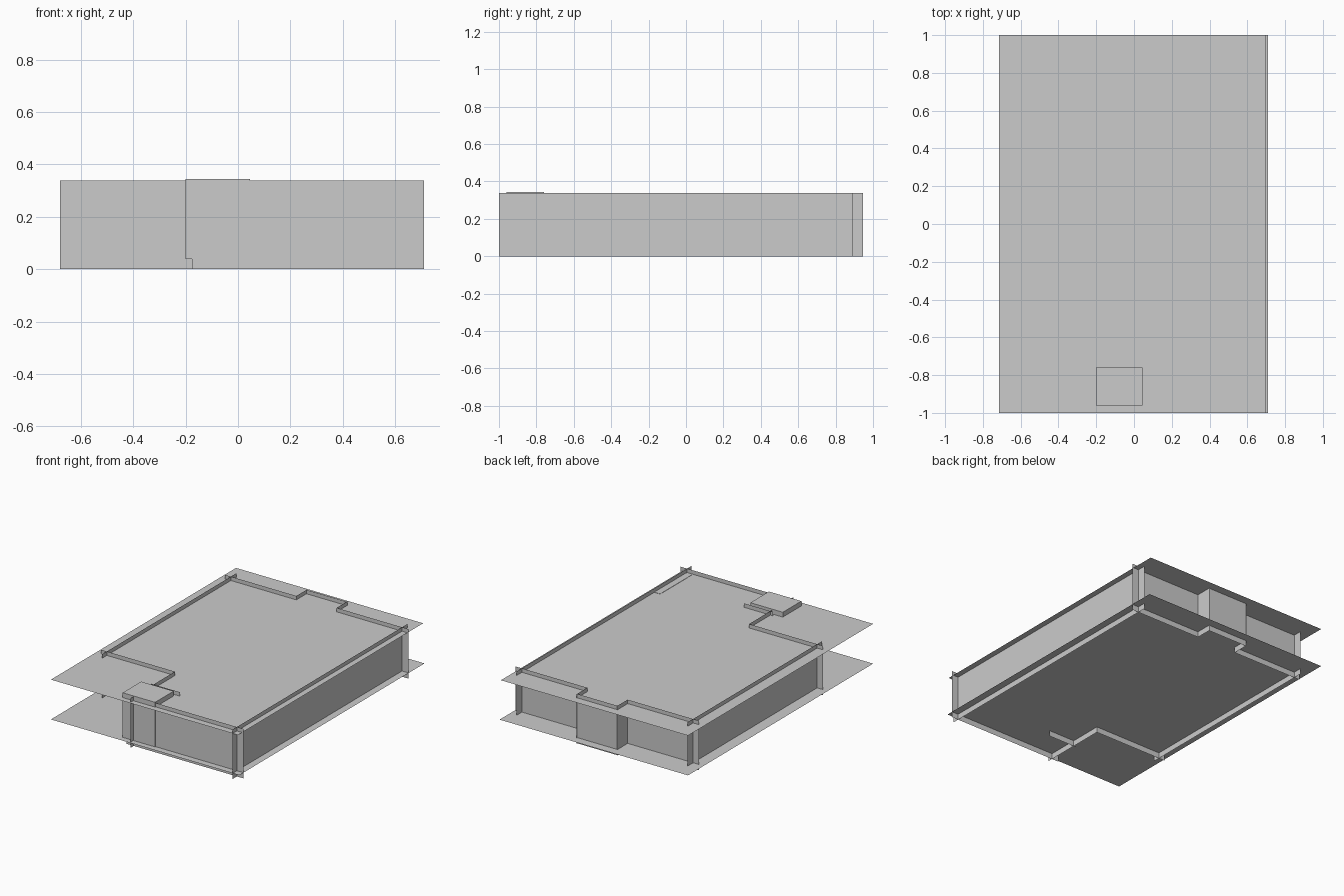
import bpy

if "Cube" in bpy.data.objects:
    bpy.data.objects.remove(bpy.data.objects["Cube"])

WALL_TOP = 0.338
FLOOR_Z, CEILING_Z = 0.039, 0.311


def mesh_object(name, verts, faces):
    mesh = bpy.data.meshes.new(name)
    mesh.from_pydata(verts, [], faces)
    mesh.update()
    obj = bpy.data.objects.new(name, mesh)
    bpy.context.collection.objects.link(obj)
    return obj


def sheet(name, x0, x1, y0, y1, z):
    return mesh_object(name, [(x0, y0, z), (x1, y0, z), (x1, y1, z), (x0, y1, z)], [(0, 1, 2, 3)])


def wall(name, a, b):
    """Single upright panel between two plan points."""
    return mesh_object(name, [(*a, 0), (*b, 0), (*b, WALL_TOP), (*a, WALL_TOP)], [(0, 1, 2, 3)])


def box(name, x0, x1, y0, y1, z0, z1):
    verts = [(x, y, z) for z in (z0, z1) for x, y in ((x0, y0), (x1, y0), (x1, y1), (x0, y1))]
    faces = [(3, 2, 1, 0), (4, 5, 6, 7)] + [(i, (i + 1) % 4, (i + 1) % 4 + 4, i + 4) for i in range(4)]
    return mesh_object(name, verts, faces)


# Floor and ceiling sheets
sheet("floor", -0.715, 0.71, -1, 1, FLOOR_Z)
sheet("ceiling", -0.715, 0.70, -1, 1, CEILING_Z)

# Outer walls, overlapping at the corners
wall("right_wall", (0.66, -1.0), (0.66, 0.89))
wall("left_wall", (-0.635, 0.89), (-0.635, -0.56))
wall("front_wall", (-0.175, -0.955), (0.71, -0.955))
wall("back_wall_right", (0.71, 0.83), (0.165, 0.83))
wall("back_wall_left", (-0.14, 0.83), (-0.68, 0.83))

# Back bay
wall("bay_right_side", (0.165, 0.83), (0.165, 0.945))
wall("bay_back", (0.165, 0.94), (-0.14, 0.94))
wall("bay_left_side", (-0.14, 0.945), (-0.14, 0.83))

# Recessed front left corner
wall("recess_wall", (-0.68, -0.51), (-0.12, -0.51))
wall("recess_side_wall", (-0.12, -0.51), (-0.12, -0.99))
wall("inner_partition", (-0.14, -0.74), (0.08, -0.74))

# Boxes standing on the floor
box("entry_block", -0.20, 0.045, -0.96, -0.76, FLOOR_Z, 0.344)
box("cupboard", 0.615, 0.66, -0.94, -0.60, FLOOR_Z, 0.313)
